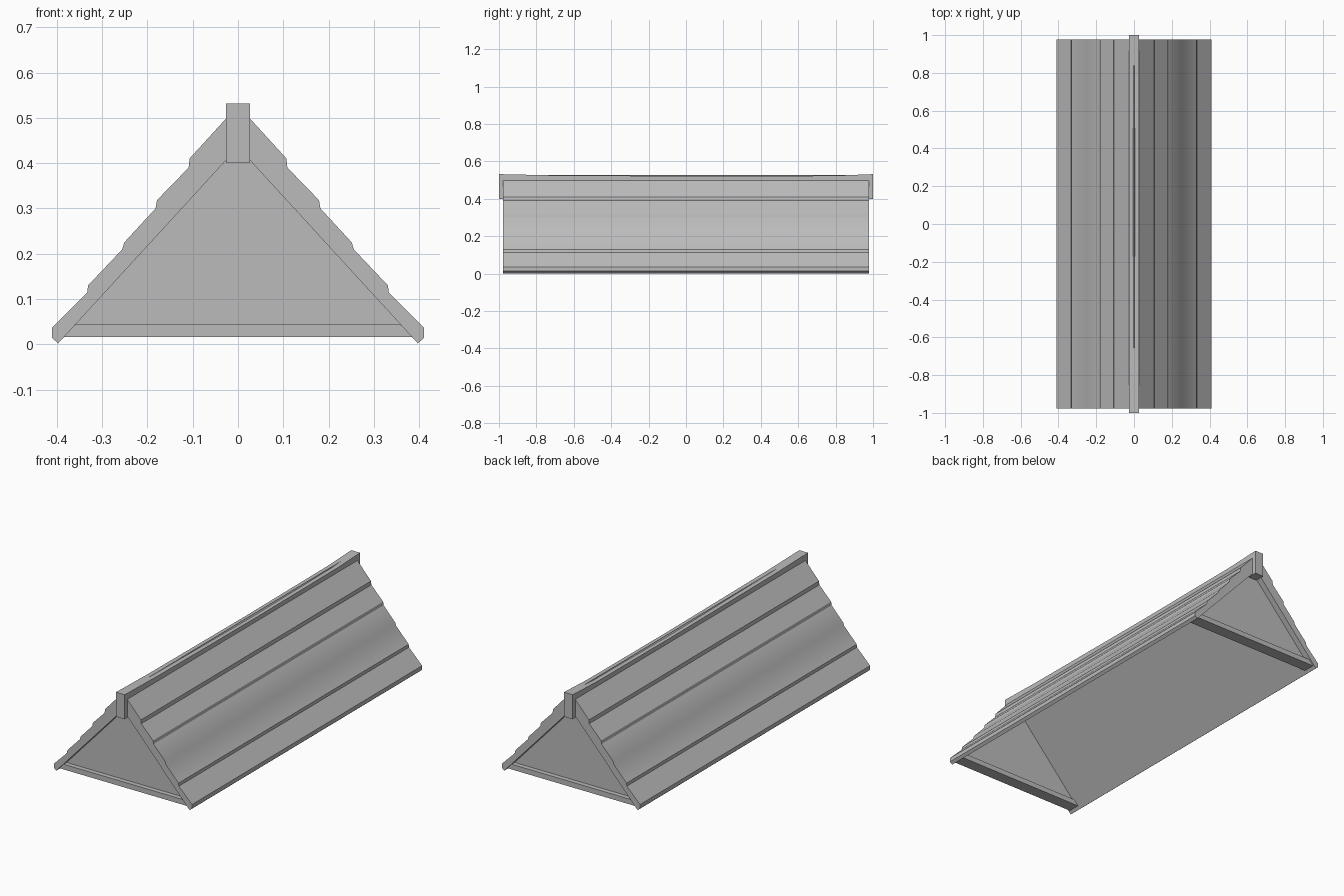
import bpy, bmesh, math

if "Cube" in bpy.data.objects:
    bpy.data.objects.remove(bpy.data.objects["Cube"])

stone = bpy.data.materials.new("plain grey")
stone.use_nodes = True
GREY = (0.5, 0.5, 0.5, 1)
stone.diffuse_color = GREY
stone.node_tree.nodes["Principled BSDF"].inputs["Base Color"].default_value = GREY


def loft(name, sections):
    """Skin a closed solid through (y, [(x, z), ...]) cross-sections."""
    bm = bmesh.new()
    rings = [[bm.verts.new((x, y, z)) for x, z in pts] for y, pts in sections]
    for a, b in zip(rings, rings[1:]):
        for i in range(len(a)):
            j = (i + 1) % len(a)
            bm.faces.new((a[i], a[j], b[j], b[i]))
    bm.faces.new(rings[0])
    bm.faces.new(rings[-1])
    bmesh.ops.recalc_face_normals(bm, faces=bm.faces)
    mesh = bpy.data.meshes.new(name)
    bm.to_mesh(mesh)
    bm.free()
    mesh.materials.append(stone)
    obj = bpy.data.objects.new(name, mesh)
    bpy.context.collection.objects.link(obj)
    return obj


def extrude(name, pts, y0, y1):
    return loft(name, [(y0, pts), (y1, pts)])


# Roof slopes with stepped courses
HALF = 0.978
course = [(0.0, 0.527), (0.025, 0.5), (0.107, 0.41), (0.109, 0.39), (0.179, 0.318),
          (0.182, 0.3), (0.251, 0.225), (0.256, 0.209), (0.331, 0.13), (0.333, 0.114),
          (0.411, 0.036), (0.411, 0.014), (0.397, 0.002), (0.0, 0.435)]
for side, sign in (("left", 1), ("right", -1)):
    slope = extrude(side + "_roof_slope", [(sign * x, z) for x, z in course], -HALF, HALF)
    bpy.ops.object.select_all(action="DESELECT")
    slope.select_set(True)
    bpy.context.view_layer.objects.active = slope
    bpy.ops.object.shade_smooth_by_angle(angle=math.radians(31))

# Gently sagging ridge beam
sag = [(-1, 0.532), (-0.73, 0.526), (0.12, 0.521), (0.8, 0.524), (1, 0.532)]
loft("ridge_beam", [(y, [(-0.026, 0.4), (0.026, 0.4), (0.026, top), (-0.026, top)])
                    for y, top in sag])

# Recessed gable walls and the sill beams under them
wall = [(-0.37, 0.035), (0.37, 0.035), (0.0, 0.437)]
sill = [(-0.385, 0.016), (0.385, 0.016), (0.358, 0.044), (-0.358, 0.044)]
for end, sign in (("front", -1), ("back", 1)):
    extrude(end + "_gable_wall", wall, sign * 0.945, sign * 0.915)
    extrude(end + "_sill_beam", sill, sign * 0.97, sign * 0.905)
